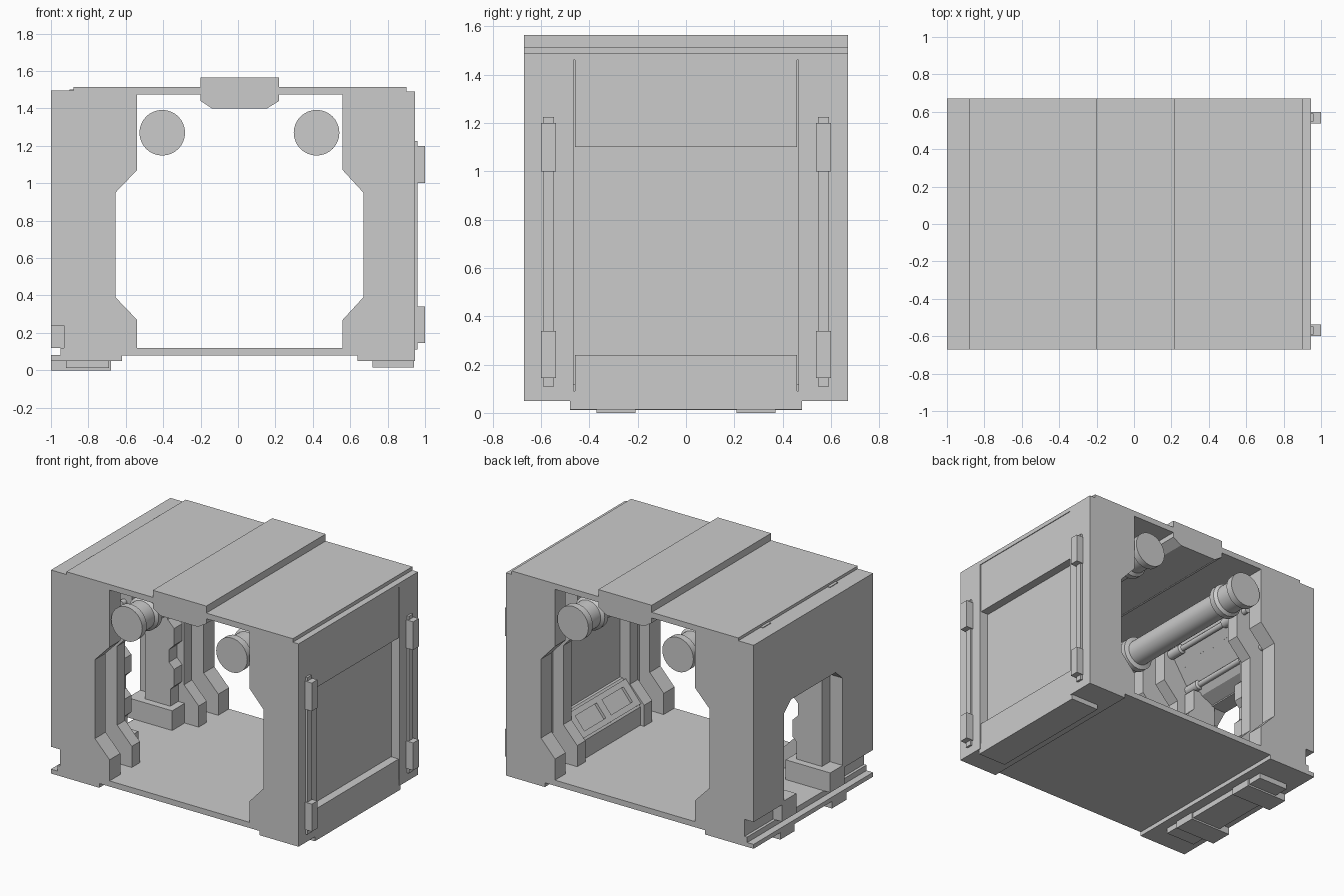
import bpy, bmesh, math
from mathutils import Vector

if "Cube" in bpy.data.objects:
    bpy.data.objects.remove(bpy.data.objects["Cube"])

AXES = {'x': lambda u, v, t: (t, u, v), 'y': lambda u, v, t: (u, t, v)}


def finish(name, bm, smooth=False):
    bmesh.ops.recalc_face_normals(bm, faces=bm.faces)
    me = bpy.data.meshes.new(name)
    bm.to_mesh(me)
    bm.free()
    ob = bpy.data.objects.new(name, me)
    bpy.context.collection.objects.link(ob)
    if smooth:
        bpy.context.view_layer.objects.active = ob
        ob.select_set(True)
        bpy.ops.object.shade_smooth_by_angle(angle=math.radians(35))
        ob.select_set(False)
    return ob


def prism(name, pts, a, b, axis='y'):
    """Extrude a flat outline along an axis from a to b."""
    bm = bmesh.new()
    f = bm.faces.new([bm.verts.new(AXES[axis](u, v, a)) for u, v in pts])
    r = bmesh.ops.extrude_face_region(bm, geom=[f])
    vs = [g for g in r['geom'] if isinstance(g, bmesh.types.BMVert)]
    bmesh.ops.translate(bm, verts=vs, vec=AXES[axis](0, 0, b - a))
    return finish(name, bm)


def box(name, x0, x1, y0, y1, z0, z1):
    return prism(name, [(x0, z0), (x1, z0), (x1, z1), (x0, z1)], y0, y1)


def pair(fn, name, *args):
    """Build a part at the back and its mirror at the front (last two args are y)."""
    *rest, a, b = args
    fn("back_" + name, *rest, a, b)
    fn("front_" + name, *rest, -b, -a)


def ybox(name, x0, x1, z0, z1, a, b):
    return box(name, x0, x1, a, b, z0, z1)


def lathe_y(name, x, z, half, n=32):
    """Revolve (y, radius) points around a y axis; the half profile is mirrored."""
    prof = half + [(-y, r) for y, r in reversed(half)]
    bm = bmesh.new()
    vs = [bm.verts.new((x + r, y, z)) for y, r in prof]
    es = [bm.edges.new(p) for p in zip(vs, vs[1:])]
    bmesh.ops.spin(bm, geom=vs + es, cent=(x, 0, z), axis=(0, 1, 0),
                   angle=2 * math.pi, steps=n, use_merge=True)
    bmesh.ops.remove_doubles(bm, verts=bm.verts, dist=1e-5)
    return finish(name, bm, True)


def grille(name, p0, p1, y, h):
    """Raised border with a central bar, lying on a slope between p0 and p1."""
    a, b = Vector(p0), Vector(p1)
    d = b - a
    n = Vector((-d.y, d.x)).normalized() * h

    def strip(part, s, t, ya, yb):
        q, r = a + d * s, a + d * t
        prism(name + part, [q, r, r + n, q + n], ya, yb)
    strip("_rail_low", 0, .2, -y, y)
    strip("_rail_high", .8, 1, -y, y)
    for i, c in enumerate((-y + .03, 0, y - .03)):
        strip(f"_bar_{i}", .2, .8, c - .03, c + .03)


# End frames and inner ribs share the kinked opening outline
left_in = [(-.54, 1.07), (-.655, .95), (-.655, .39), (-.54, .27)]
right_in = [(.56, .27), (.67, .39), (.67, .95), (.56, 1.07)]
left_frame = [(-1, .24), (-1, 1.49), (-.88, 1.49), (-.88, 1.5), (-.54, 1.5)] + left_in + [
    (-.54, .08), (-.62, .08), (-.62, .05), (-1, .05), (-1, .08), (-.93, .08), (-.93, .24)]
right_frame = [(.64, .05), (.64, .08), (.56, .08)] + right_in + [
    (.56, 1.5), (.9, 1.5), (.9, 1.49), (.945, 1.49), (.945, .05)]
pair(prism, "left_frame", left_frame, .55, .67)
pair(prism, "right_frame", right_frame, .55, .67)
pair(prism, "left_rib", [(-.9, .1), (-.9, 1.5), (-.54, 1.5)] + left_in + [(-.54, .1)], .33, .42)
pair(prism, "right_rib", [(.56, .1)] + right_in + [(.56, 1.5), (.8, 1.5), (.8, .1)], .33, .42)

# Roof plates and central beam
box("roof", -.88, .9, -.67, .67, 1.475, 1.515)
box("roof_left_edge", -1, -.88, -.67, .67, 1.45, 1.495)
box("roof_right_edge", .8, .945, -.6, .6, 1.46, 1.49)
prism("roof_beam", [(-.2, 1.565), (.22, 1.565), (.22, 1.44), (.155, 1.4),
                    (-.14, 1.4), (-.2, 1.44)], -.67, .67)

# Floor and feet
box("floor", -.95, .9, -.67, .67, .08, .12)
box("floor_left_base", -1, -.62, -.67, .67, .05, .081)
box("floor_right_base", .64, .94, -.6, .6, .05, .09)
box("left_foot_plate", -.92, -.69, -.48, .48, .012, .06)
box("right_foot_plate", .72, .94, -.48, .48, .015, .06)
pair(ybox, "left_foot", -1, -.68, 0, .08, .21, .37)

# Left wall with a bevelled doorway
prism("left_door_wall", [(-.6, .24), (-.33, .24), (-.33, .88), (-.25, .95), (.25, .95),
                         (.33, .88), (.33, .24), (.6, .24), (.6, 1.48), (-.6, 1.48)],
      -1, -.88, 'x')
pair(ybox, "wall_skirt", -.93, -.85, .1, .26, .33, .6)
pair(ybox, "door_block", -1, -.65, .12, .26, .19, .35)
jamb = [(-.9, .25), (-.7, .25), (-.7, .38), (-.67, .41), (-.67, .53), (-.71, .57),
        (-.71, .66), (-.67, .7), (-.67, .82), (-.72, .87), (-.72, 1.02), (-.9, 1.02)]
pair(prism, "door_jamb", jamb, .24, .35)

# Sloped header above the door, with grille and rods
prism("door_header", [(-.9, 1.48), (-.56, 1.48), (-.6, 1.3), (-.79, 1.0), (-.9, .95)], -.34, .34)
grille("header_grille", (-.63, 1.25), (-.76, 1.05), .33, -.025)
for i, (x, z) in enumerate([(-.6, 1.28), (-.75, 1.06)]):
    lathe_y(f"header_rod_{i}", x, z, [(-.46, 0), (-.46, .022), (-.34, .022), (-.33, .034),
                                      (-.22, .034), (-.21, .02)], 12)

# Right wall with recessed outer panel
box("right_wall", .75, .88, -.56, .56, .06, 1.48)
box("right_upper_panel", .85, .94, -.46, .46, 1.1, 1.46)
box("right_lower_panel", .85, .94, -.46, .46, .015, .24)
pair(ybox, "right_side_strip", .8, .945, .05, 1.485, .465, .56)
prism("right_ledge", [(.76, .11), (.59, .11), (.59, .25), (.73, .42), (.76, .42)], -.34, .34)
grille("ledge_grille", (.6, .262), (.72, .408), .33, .02)

# Outer vertical rods with sleeves
pair(ybox, "outer_rod", .94, .96, .11, 1.225, .547, .592)
pair(ybox, "upper_sleeve", .94, 1.0, 1.0, 1.2, .538, .6)
pair(ybox, "lower_sleeve", .94, 1.0, .145, .34, .538, .6)

# Overhead pipes
pipe = [(-.67, 0), (-.67, .122), (-.62, .122), (-.61, .1), (-.5, .1), (-.48, .118),
        (-.44, .118), (-.43, .088)]
lathe_y("left_pipe", -.405, 1.27, pipe)
lathe_y("right_pipe", .42, 1.27, pipe)
